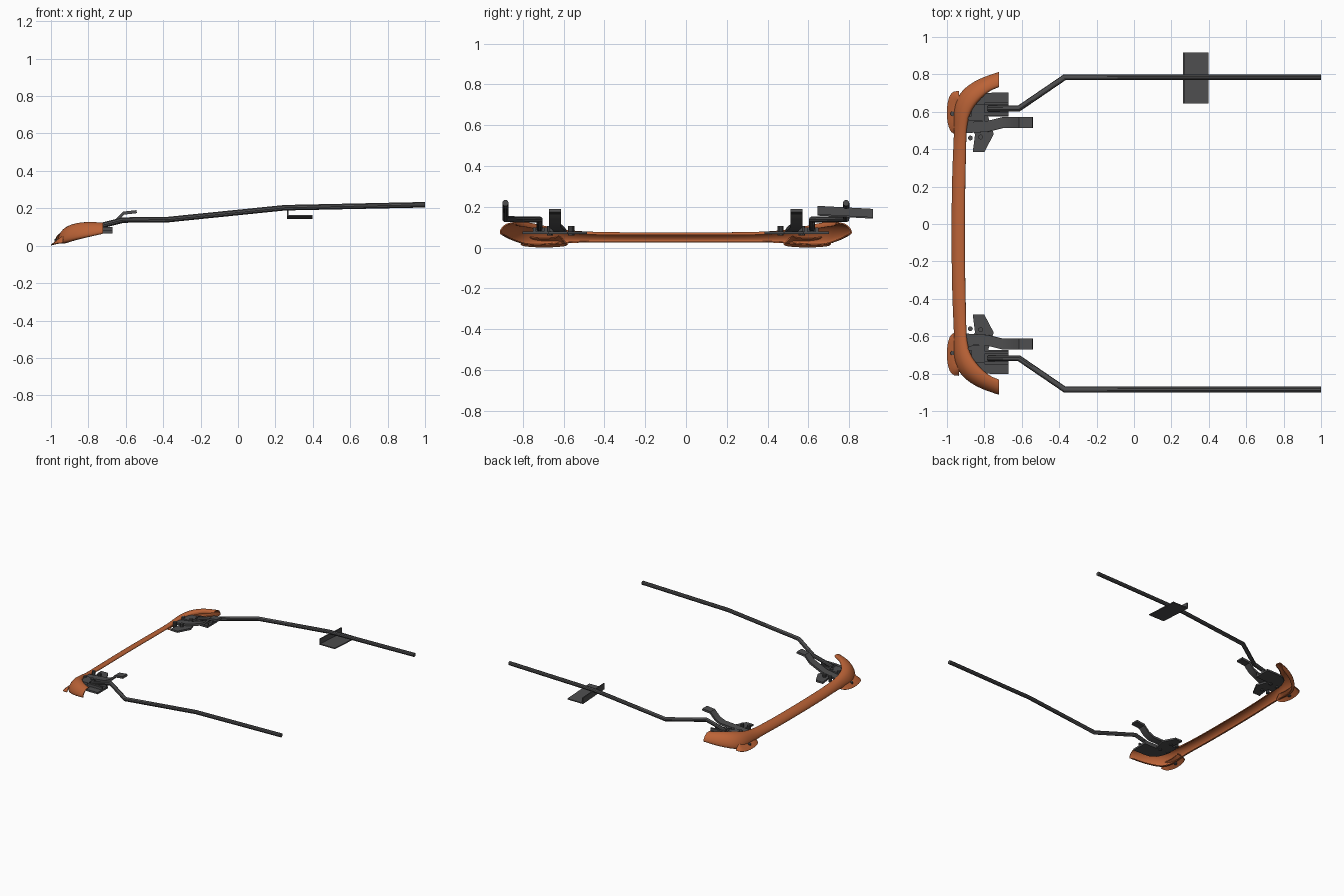
import bpy, bmesh, math
from mathutils import Vector

if "Cube" in bpy.data.objects:
    bpy.data.objects.remove(bpy.data.objects["Cube"])

CY = -0.05  # symmetry plane of the paired parts


def material(name, col):
    m = bpy.data.materials.new(name)
    m.diffuse_color = (*col, 1)
    m.use_nodes = True
    m.node_tree.nodes["Principled BSDF"].inputs["Base Color"].default_value = m.diffuse_color
    return m


ORANGE = material("burnt_orange", (0.50, 0.125, 0.038))
GREY = material("dark_grey", (0.075, 0.075, 0.077))


def finish(name, bm, mat, mirror=True, subsurf=0, thick=0):
    bmesh.ops.recalc_face_normals(bm, faces=bm.faces)
    me = bpy.data.meshes.new(name)
    bm.to_mesh(me)
    bm.free()
    ob = bpy.data.objects.new(name, me)
    bpy.context.collection.objects.link(ob)
    me.materials.append(mat)
    ob.location.y = CY
    if mirror:
        m = ob.modifiers.new("mirror", 'MIRROR')
        m.use_axis = (False, True, False)
        m.merge_threshold = 0.0005
    if subsurf:
        s = ob.modifiers.new("subsurf", 'SUBSURF')
        s.levels = s.render_levels = subsurf
    if thick:
        s = ob.modifiers.new("solidify", 'SOLIDIFY')
        s.thickness = thick
        s.offset = 0
    bpy.ops.object.select_all(action='DESELECT')
    ob.select_set(True)
    bpy.context.view_layer.objects.active = ob
    bpy.ops.object.convert(target='MESH')
    bpy.ops.object.shade_smooth_by_angle(angle=math.radians(35))
    return ob


def loft(rows, closed=False, caps=False):
    bm = bmesh.new()
    vs = [[bm.verts.new(p) for p in r] for r in rows]
    n = len(rows[0])
    for a, b in zip(vs, vs[1:]):
        for i in range(n if closed else n - 1):
            j = (i + 1) % n
            bm.faces.new((a[i], a[j], b[j], b[i]))
    if caps:
        bm.faces.new(vs[0])
        bm.faces.new(vs[-1])
    return bm


def prism(outline, z0, z1):
    return loft([[(x, y, z0) for x, y in outline], [(x, y, z1) for x, y in outline]], True, True)


def box(x0, x1, y0, y1, z0, z1):
    return prism([(x0, y0), (x1, y0), (x1, y1), (x0, y1)], z0, z1)


def tube(path, r, n=10):
    pts = [Vector(p) for p in path]
    rows = []
    for i, p in enumerate(pts):
        d1 = (p - pts[i - 1]).normalized() if i else None
        d2 = (pts[i + 1] - p).normalized() if i < len(pts) - 1 else None
        t = ((d1 or d2) + (d2 or d1)).normalized()
        k = r / t.dot(d1 or d2)  # widen at mitres
        s = t.cross(Vector((0, 0, 1))).normalized()
        u = s.cross(t)
        rows.append([p + s * k * math.cos(2 * math.pi * a / n) + u * r * math.sin(2 * math.pi * a / n)
                     for a in range(n)])
    return loft(rows, True, True)


def bolt(name, x, y, z0, z1, r):
    ring = [(x + r * math.cos(a * math.pi / 5), y + r * math.sin(a * math.pi / 5)) for a in range(10)]
    finish(name, prism(ring, z0, z1), GREY)


# Curved front bar: (lower outer edge, upper inner edge) at each station
stations = [
    ((-.975, 0, .028), (-.908, 0, .073)),
    ((-.972, .30, .028), (-.905, .30, .073)),
    ((-.964, .47, .028), (-.900, .45, .077)),
    ((-.960, .56, .022), (-.900, .53, .085)),
    ((-.965, .66, .012), (-.890, .62, .102)),
    ((-.940, .74, .012), (-.860, .68, .117)),
    ((-.890, .79, .030), (-.820, .725, .125)),
    ((-.820, .83, .045), (-.775, .765, .126)),
    ((-.722, .862, .066), (-.722, .785, .122)),
]
section = [(.78, .02), (1, 0), (.97, .38), (.72, .78), (.4, .97), (0, 1), (0, .74)]
rows = []
for b, t in stations:
    b, t = Vector(b), Vector(t)
    rows.append([(t.x + (b.x - t.x) * a, t.y + (b.y - t.y) * a, b.z + (t.z - b.z) * h)
                 for a, h in section])
finish("front_bar", loft(rows), ORANGE, subsurf=2, thick=.006)

# Rounded mounting lips on the bar
rows = []
for r, z in ((1, .003), (.72, .018), (.35, .035), (0, .045)):
    row = []
    for i in range(15):
        a = math.pi * i / 14
        row.append((-.935 - .064 * r * math.sin(a) ** .6, .645 + (.07 + .045 * r) * math.cos(a),
                    z + .012 * (1 - math.sin(a))))
    rows.append(row)
finish("mounting_lip", loft(rows), ORANGE, thick=.005)
bolt("lip_bolt", -.97, .64, .012, .035, .012)

# Bracket base plates with the slanted inner flange
finish("bracket_plate", prism([(-.895, .60), (-.885, .66), (-.86, .715), (-.82, .745), (-.76, .752),
                               (-.67, .752), (-.67, .625), (-.78, .625), (-.75, .53), (-.80, .435),
                               (-.862, .435), (-.85, .53)], .066, .08), GREY)
finish("bracket_channel", box(-.80, -.67, .685, .70, .08, .10), GREY)
finish("bracket_channel_inner", box(-.80, -.67, .63, .645, .08, .10), GREY)
finish("bracket_block", box(-.87, -.80, .60, .69, .075, .098), GREY)

# Bent hook arms
arm = [(-.895, .565, .075), (-.78, .572, .09), (-.70, .592, .108), (-.655, .592, .128),
       (-.61, .592, .174), (-.54, .592, .182)]
rows = []
for x, y, z in arm:
    w = .029
    rows.append([(x, y - w, z - .008), (x, y + w, z - .008), (x - .004, y + w, z + .008), (x - .004, y - w, z + .008)])
finish("hook_arm", loft(rows, True, True), GREY)
for i, (x, y) in enumerate([(-.875, .51), (-.875, .615), (-.82, .515), (-.81, .62)]):
    bolt(f"bracket_bolt_{i + 1}", x, y, .06, .105, .013)

# Long side rails
finish("side_rail", tube([(-.78, .668, .095), (-.615, .668, .137), (-.37, .835, .14),
                          (.25, .835, .203), (1, .835, .219)], .0155), GREY)

# Single tilted support plate on one rail: floor and upright wall
def tilted(name, x0, x1, low, high):
    rows = [[(x0, y, z + low), (x1, y, z + low), (x1, y, z + high), (x0, y, z + high)]
            for y, z in ((.695, .157), (.968, .142))]
    finish(name, loft(rows, True, True), GREY, mirror=False)


tilted("support_floor", .262, .398, 0, .008)
tilted("support_wall", .262, .27, 0, .048)
